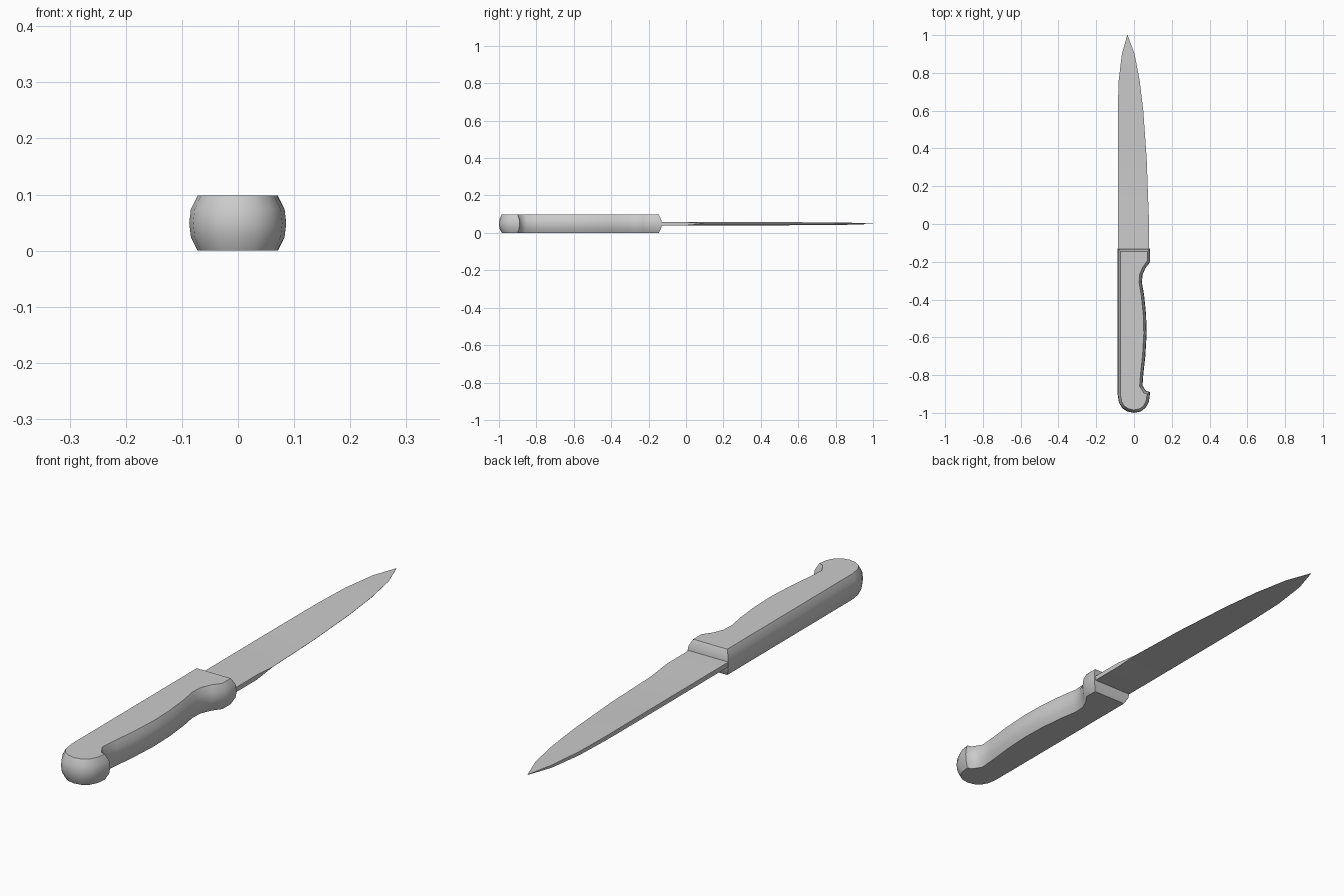
import bpy, bmesh, math
from mathutils import Vector

cube = bpy.data.objects.get("Cube")
if cube:
    bpy.data.objects.remove(cube, do_unlink=True)

grey = bpy.data.materials.new("plain grey")
grey.use_nodes = True
colour = (0.6, 0.6, 0.6, 1)
grey.diffuse_color = colour
grey.node_tree.nodes["Principled BSDF"].inputs["Base Color"].default_value = colour


def inset(outline, d):
    """Move a counter-clockwise outline inwards by d with mitred corners."""
    result = []
    for i, p in enumerate(outline):
        a = (p - outline[i - 1]).normalized()
        b = (outline[(i + 1) % len(outline)] - p).normalized()
        na, nb = Vector((-a.y, a.x)), Vector((-b.y, b.x))
        m = (na + nb).normalized()
        result.append(p + m * d / max(m.dot(na), 0.65))
    return result


def loft(name, rings, angle):
    """Join rings of equal length into a closed solid."""
    bm = bmesh.new()
    loops = [[bm.verts.new(co) for co in ring] for ring in rings]
    n = len(loops[0])
    for lo, hi in zip(loops, loops[1:]):
        for i in range(n):
            j = (i + 1) % n
            bm.faces.new((lo[i], lo[j], hi[j], hi[i]))
    bm.faces.new(loops[0][::-1])
    bm.faces.new(loops[-1])
    bmesh.ops.remove_doubles(bm, verts=bm.verts, dist=0.00005)
    bmesh.ops.recalc_face_normals(bm, faces=bm.faces)
    mesh = bpy.data.meshes.new(name)
    bm.to_mesh(mesh)
    bm.free()
    mesh.materials.append(grey)
    obj = bpy.data.objects.new(name, mesh)
    bpy.context.collection.objects.link(obj)
    bpy.ops.object.select_all(action='DESELECT')
    obj.select_set(True)
    bpy.context.view_layer.objects.active = obj
    bpy.ops.object.shade_smooth_by_angle(angle=math.radians(angle))
    return obj


MID = 0.049

# Handle: straight back, rounded butt with hook, finger grip and front guard
grip = [Vector(p) for p in (
    (-.087, -.13), (-.087, -.9), (-.08, -.945), (-.062, -.975), (-.035, -.993),
    (0, -1), (.035, -.993), (.062, -.973), (.079, -.94), (.086, -.89),
    (.062, -.882), (.045, -.855), (.05, -.79), (.06, -.7), (.067, -.58),
    (.064, -.48), (.054, -.38), (.042, -.31), (.045, -.27), (.06, -.235),
    (.086, -.2), (.086, -.13))]
# Bulging side profile: height and inset
sides = [(0, .015), (.024, .003), (MID, 0), (.074, .003), (.098, .015)]
loft("handle", [[(p.x, p.y, z) for p in inset(grip, d)] for z, d in sides], 42)

# Blade: y, spine x, edge x, spine half thickness, edge half thickness
stations = [
    (-.15, -.086, .08, .009, .009), (0, -.086, .08, .009, .009),
    (.1, -.086, .076, .009, .0005), (.35, -.086, .067, .009, .0005),
    (.6, -.086, .049, .008, .0005), (.76, -.081, .03, .007, .0005),
    (.9, -.064, .003, .005, .0005), (1, -.036, -.034, .0008, .0005)]
loft("blade", [[(s, y, MID - hs), (e, y, MID - he), (e, y, MID + he), (s, y, MID + hs)]
               for y, s, e, hs, he in stations], 20)
